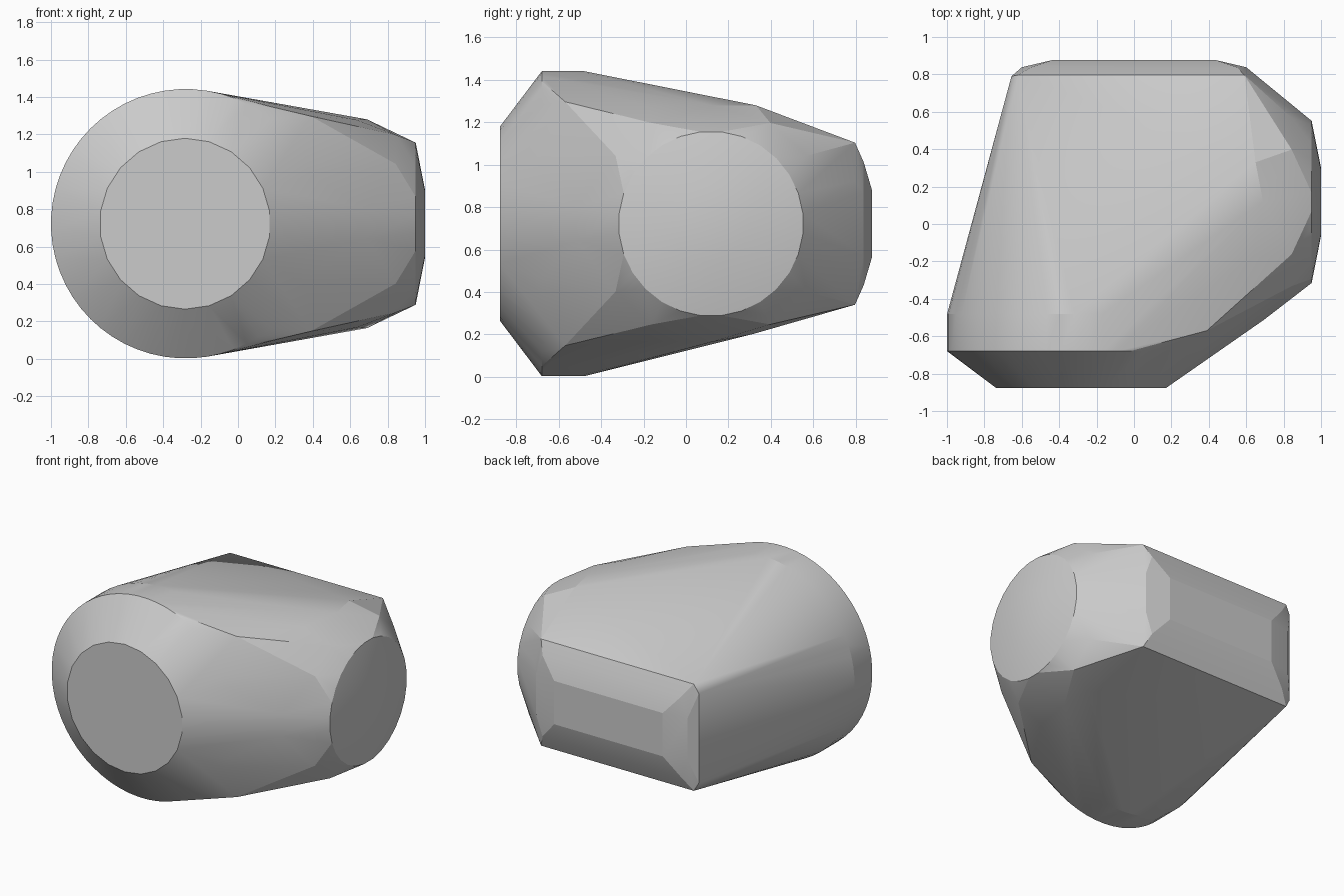
import bpy, bmesh
from math import sin, cos, pi

if "Cube" in bpy.data.objects:
    bpy.data.objects.remove(bpy.data.objects["Cube"])

MID = 0.722  # mirror height of the body
points = []

def ring_y(cx, y, r, n):
    for i in range(n):
        a = 2 * pi * (i + 0.5) / n
        points.append((cx + r * cos(a), y, MID + r * sin(a)))

def ring_x(x, cy, r, n):
    for i in range(n):
        a = 2 * pi * (i + 0.5) / n
        points.append((x, cy + r * cos(a), MID + r * sin(a)))

def both(x, y, h):
    points.extend([(x, y, MID + h), (x, y, MID - h)])

# front drum with chamfered round face
ring_y(-0.283, -0.878, 0.457, 22)
ring_y(-0.28, -0.68, 0.72, 60)
ring_y(-0.28, -0.48, 0.72, 60)

# right round boss with shallow raised centre
ring_x(0.95, 0.118, 0.436, 28)
ring_x(1.0, 0.118, 0.182, 24)

# diagonal shoulders around the boss
for sy in (-1, 1):
    both(0.843, 0.118 + sy * 0.28, 0.475)
    both(0.843, 0.118 + sy * 0.45, 0.32)

# upper and lower corners between drum and boss
both(0.69, 0.12, 0.558)
both(0.635, -0.18, 0.555)
both(0.39, -0.57, 0.575)
both(0.695, -0.512, 0.08)
points.extend([(0.65, 0.33, 1.28), (0.65, 0.31, 0.2)])

# stepped rectangular back
for x in (-0.43, 0.43):
    both(x, 0.878, 0.155)
for x in (-0.6, 0.6):
    both(x, 0.838, 0.15)
for x in (-0.55, 0.55):
    both(x, 0.838, 0.29)
for x in (-0.62, 0.59):
    both(x, 0.797, 0.382)
both(-0.655, 0.79, 0.32)
both(0.64, 0.795, 0.2)

# wrap all the profiles in one convex shell
bm = bmesh.new()
for p in points:
    bm.verts.new(p)
res = bmesh.ops.convex_hull(bm, input=bm.verts)
inner = {g for g in res["geom_interior"] + res["geom_unused"]
         if isinstance(g, bmesh.types.BMVert)}
bmesh.ops.delete(bm, geom=list(inner), context='VERTS')
bmesh.ops.dissolve_limit(bm, angle_limit=0.01, verts=bm.verts, edges=bm.edges)
bmesh.ops.recalc_face_normals(bm, faces=bm.faces)
mesh = bpy.data.meshes.new("body_shell")
bm.to_mesh(mesh)
bm.free()
body = bpy.data.objects.new("body_shell", mesh)
bpy.context.collection.objects.link(body)
bpy.context.view_layer.objects.active = body
body.select_set(True)
bpy.ops.object.shade_smooth_by_angle(angle=0.2)
